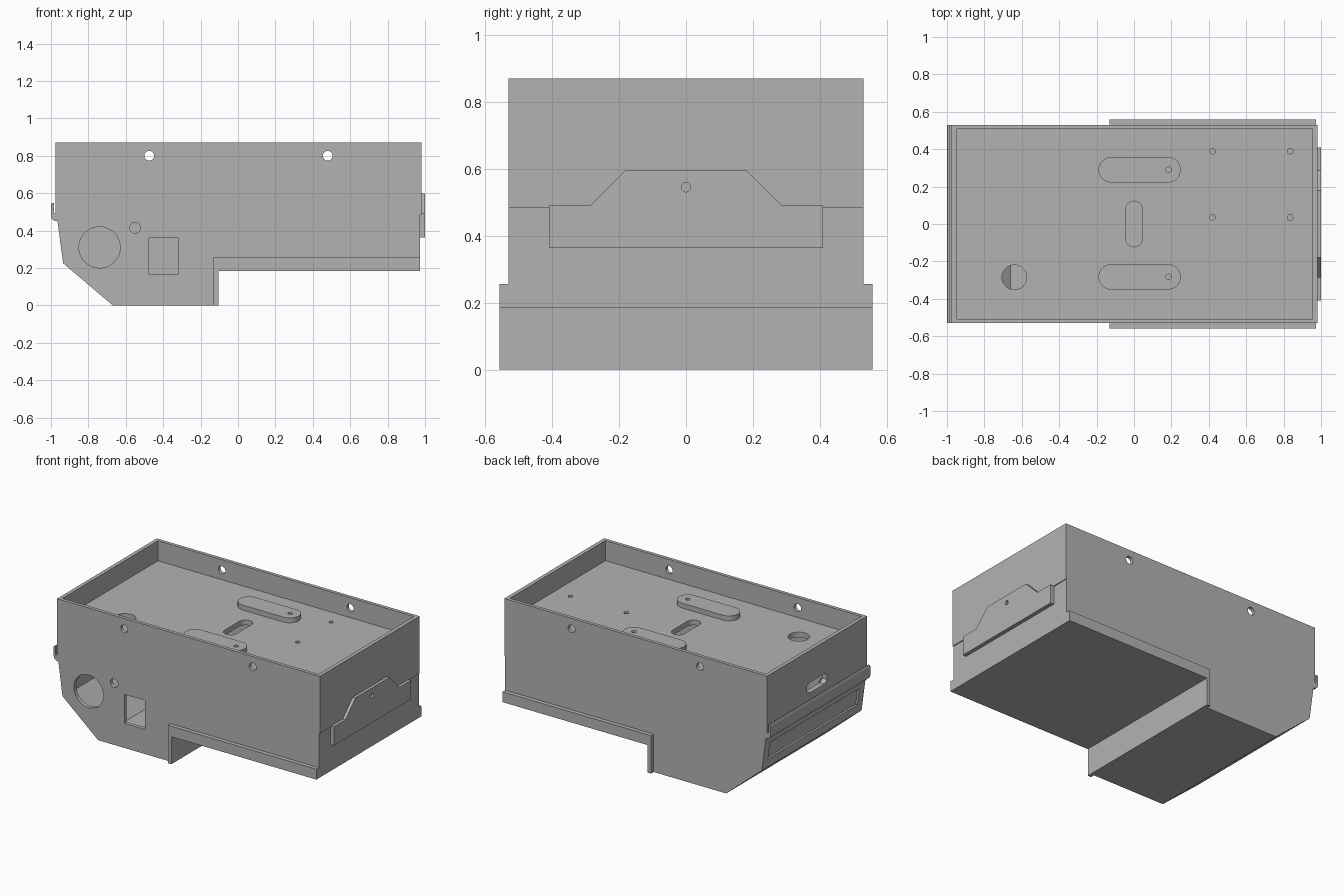
import bpy, bmesh, math

if "Cube" in bpy.data.objects:
    bpy.data.objects.remove(bpy.data.objects["Cube"], do_unlink=True)

grey = bpy.data.materials.new("plain grey")
grey.use_nodes = True
grey.diffuse_color = (0.45, 0.45, 0.45, 1)
grey.node_tree.nodes["Principled BSDF"].inputs["Base Color"].default_value = (0.45, 0.45, 0.45, 1)

# Ways to place a flat outline (u, v) at depth w along an axis
PLACE = {
    "x": lambda u, v, w: (w, u, v),
    "y": lambda u, v, w: (u, w, v),
    "z": lambda u, v, w: (u, v, w),
}


def prism(name, outline, axis, start, end):
    """Extrude an outline along an axis into a closed solid."""
    bm = bmesh.new()
    face = bm.faces.new([bm.verts.new(PLACE[axis](u, v, start)) for u, v in outline])
    moved = bmesh.ops.extrude_face_region(bm, geom=[face])["geom"]
    bmesh.ops.translate(bm, vec=PLACE[axis](0, 0, end - start),
                        verts=[g for g in moved if isinstance(g, bmesh.types.BMVert)])
    bmesh.ops.recalc_face_normals(bm, faces=bm.faces)
    mesh = bpy.data.meshes.new(name)
    bm.to_mesh(mesh)
    bm.free()
    mesh.materials.append(grey)
    obj = bpy.data.objects.new(name, mesh)
    bpy.context.collection.objects.link(obj)
    return obj


def rect(u0, u1, v0, v1):
    return [(u0, v0), (u1, v0), (u1, v1), (u0, v1)]


def slot(u, v, r, half_u=0, half_v=0, steps=16):
    """Circle, or a rounded slot when a half length is given."""
    points = []
    turn = -math.pi / 2 if half_u else 0
    for side in (1, -1):
        for i in range(steps + 1 if half_u or half_v else steps):
            a = turn + math.pi * i / steps
            points.append((u + side * (half_u + r * math.cos(a)) if half_u else u + side * r * math.cos(a),
                           v + side * (half_v + r * math.sin(a)) if half_v else v + side * r * math.sin(a)))
    return points


def cut(target, outline, axis, start, end):
    """Subtract a prism from the target."""
    cutter = prism("cutter", outline, axis, start, end)
    cutter.hide_render = True
    mod = target.modifiers.new("cut", "BOOLEAN")
    mod.operation, mod.solver, mod.object = "DIFFERENCE", "EXACT", cutter
    bpy.context.view_layer.objects.active = target
    bpy.ops.object.modifier_apply(modifier=mod.name)
    bpy.data.objects.remove(cutter, do_unlink=True)


# Hollow housing with a sloped nose and stepped underside
housing = prism("housing", [
    (-0.975, 0.87), (0.98, 0.87), (0.98, 0.485), (0.974, 0.485), (0.974, 0.185),
    (-0.105, 0.185), (-0.105, 0), (-0.67, 0), (-0.935, 0.225), (-0.965, 0.45),
    (-0.965, 0.49), (-0.975, 0.49)], "y", -0.53, 0.53)
cut(housing, [(-0.94, 0.7), (0.95, 0.7), (0.95, 0.21), (-0.13, 0.21), (-0.13, 0.025),
              (-0.66, 0.025), (-0.912, 0.238), (-0.94, 0.46)], "y", -0.505, 0.505)

# Open tray on top
cut(housing, rect(-0.95, 0.954, -0.507, 0.507), "z", 0.735, 1)

# Tray floor openings: cable hole, middle slot, mounting holes
cut(housing, slot(-0.64, -0.285, 0.066), "z", 0.6, 0.8)
cut(housing, slot(0, 0, 0.044, half_v=0.078), "z", 0.6, 0.8)
for x in (0.42, 0.835):
    for y in (0.035, 0.39):
        cut(housing, slot(x, y, 0.015), "z", 0.6, 0.8)

# Rim holes through both long walls
for x in (-0.475, 0.48):
    cut(housing, slot(x, 0.8, 0.026), "y", -0.7, 0.7)

# Front wall openings
for outline in (slot(-0.74, 0.31, 0.11, steps=24), slot(-0.55, 0.415, 0.029),
                rect(-0.475, -0.32, 0.165, 0.36)):
    cut(housing, outline, "y", -0.7, -0.4)

# Nose: recessed display window and connector opening
cut(housing, [(-1, 0.285), (-0.929, 0.285), (-0.944, 0.4), (-1, 0.4)], "y", -0.475, 0.475)
cut(housing, [(-0.08, 0.585), (0.08, 0.585), (0.105, 0.605), (0.105, 0.64),
              (0.08, 0.655), (-0.08, 0.655), (-0.105, 0.64), (-0.105, 0.605)], "x", -1.1, -0.9)

# Raised rounded pads on the tray floor
pads = []
for label, y in (("back", 0.29), ("front", -0.283)):
    pad = prism(label + "_pad", slot(0.03, y, 0.068, half_u=0.152), "z", 0.73, 0.768)
    cut(pad, slot(0.185, y, 0.015), "z", 0.6, 0.9)
    pads.append(pad)

# L-shaped skirts along both long sides
skirt_outline = [(-0.13, 0), (-0.105, 0), (-0.105, 0.185), (0.974, 0.185),
                 (0.974, 0.255), (-0.13, 0.255)]
for label, side in (("back", 1), ("front", -1)):
    prism(label + "_skirt", skirt_outline, "y", side * 0.525, side * 0.558)

# Hooked lip across the nose
prism("nose_lip", [(-1, 0.54), (-0.996, 0.546), (-0.985, 0.546), (-0.985, 0.49),
                   (-0.945, 0.49), (-0.945, 0.45), (-0.975, 0.45), (-0.99, 0.457),
                   (-0.998, 0.468), (-1, 0.48)], "y", -0.53, 0.53)

# Latch plate on the tail
half = [(0.41, 0.363), (0.41, 0.49), (0.287, 0.49), (0.18, 0.597)]
plate = prism("latch_plate", half + [(-y, z) for y, z in reversed(half)], "x", 0.97, 1)
cut(plate, slot(0, 0.545, 0.014), "x", 0.985, 1.1)

# Smooth the round walls, keeping edges sharp
for obj in [housing, plate] + pads:
    bpy.ops.object.select_all(action="DESELECT")
    obj.select_set(True)
    bpy.context.view_layer.objects.active = obj
    bpy.ops.object.shade_smooth_by_angle(angle=math.radians(25))
